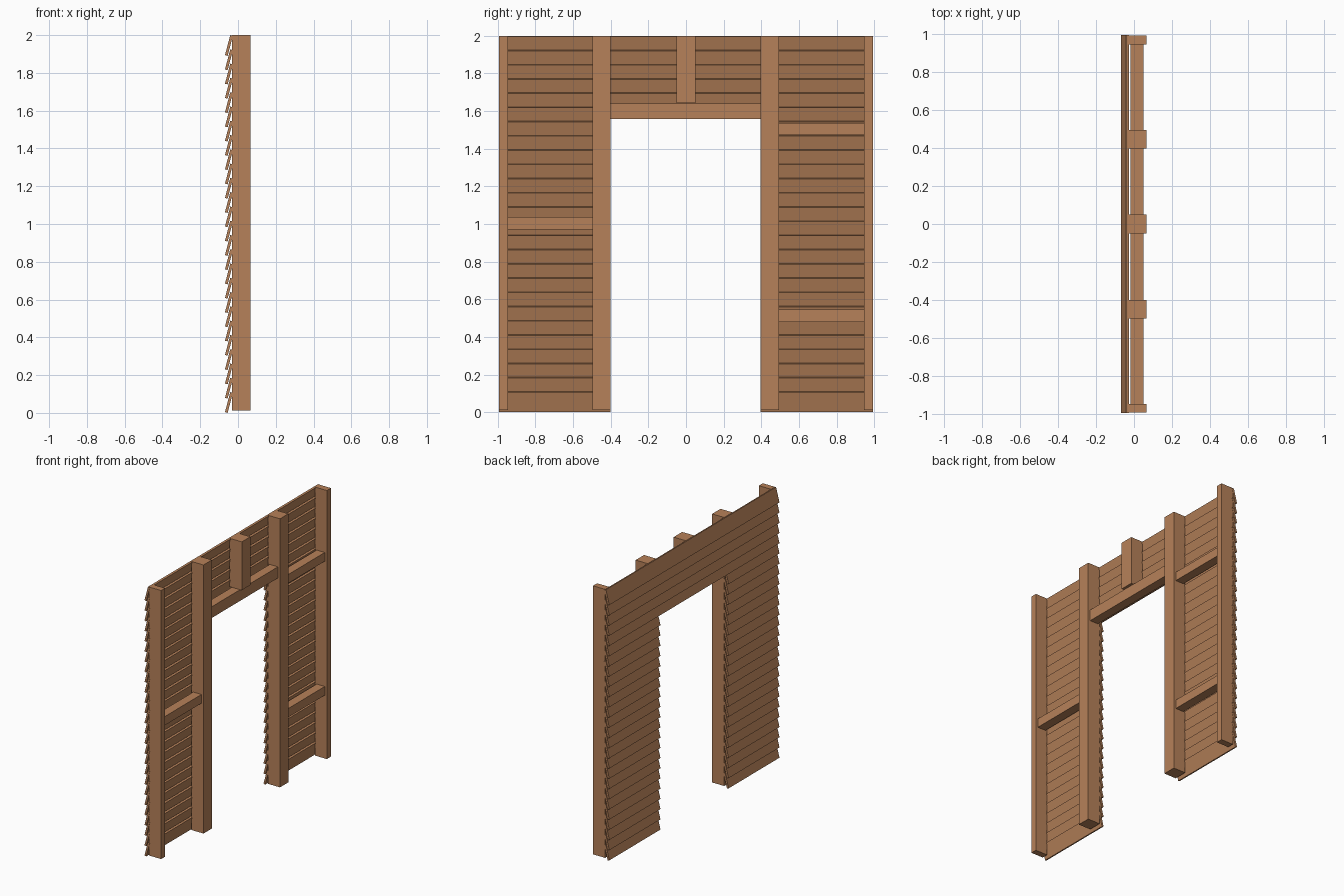
import bpy, bmesh

if "Cube" in bpy.data.objects:
    bpy.data.objects.remove(bpy.data.objects["Cube"])

wood = bpy.data.materials.new("warm wood")
wood.diffuse_color = (0.47, 0.22, 0.10, 1)
wood.use_nodes = True
wood.node_tree.nodes["Principled BSDF"].inputs["Base Color"].default_value = wood.diffuse_color


def finish(name, bm):
    bmesh.ops.recalc_face_normals(bm, faces=bm.faces)
    me = bpy.data.meshes.new(name)
    bm.to_mesh(me)
    bm.free()
    me.materials.append(wood)
    ob = bpy.data.objects.new(name, me)
    bpy.context.collection.objects.link(ob)


def prism(name, profile, y0, y1):
    """Extrude an x-z profile along y."""
    bm = bmesh.new()
    face = bm.faces.new([bm.verts.new((x, y0, z)) for x, z in profile])
    ext = bmesh.ops.extrude_face_region(bm, geom=[face])
    verts = [v for v in ext["geom"] if isinstance(v, bmesh.types.BMVert)]
    bmesh.ops.translate(bm, verts=verts, vec=(0, y1 - y0, 0))
    finish(name, bm)


def beam(name, x0, x1, y0, y1, z0, z1):
    prism(name, [(x0, z0), (x1, z0), (x1, z1), (x0, z1)], y0, y1)


# Upright posts
for name, y0, y1, z0 in [("left_end_post", -0.993, -0.947, 0.012),
                         ("left_door_post", -0.498, -0.4, 0.012),
                         ("right_door_post", 0.397, 0.495, 0.012),
                         ("right_end_post", 0.945, 0.993, 0.012),
                         ("short_top_post", -0.05, 0.05, 1.642)]:
    beam(name, -0.033, 0.066, y0, y1, z0, 2.0)

# Door header and horizontal braces
for name, y0, y1, z0, z1 in [("door_header", -0.4, 0.397, 1.557, 1.64),
                             ("left_brace", -0.947, -0.498, 0.972, 1.037),
                             ("right_low_brace", 0.495, 0.945, 0.48, 0.545),
                             ("right_high_brace", 0.495, 0.945, 1.472, 1.537)]:
    beam(name, -0.018, 0.049, y0, y1, z0, z1)

# Overlapping tilted siding boards, full width above the doorway
STEP, HEIGHT, COUNT = 0.0756, 0.11, 26
for i in range(COUNT):
    z = i * STEP
    profile = [(-0.069, z + 0.004), (-0.055, z),
               (-0.027, z + HEIGHT - 0.004), (-0.041, z + HEIGHT)]
    if z > 1.55:
        prism(f"wide_board_{i}", profile, -0.995, 0.995)
    else:
        prism(f"left_board_{i}", profile, -0.995, -0.4)
        prism(f"right_board_{i}", profile, 0.397, 0.995)
